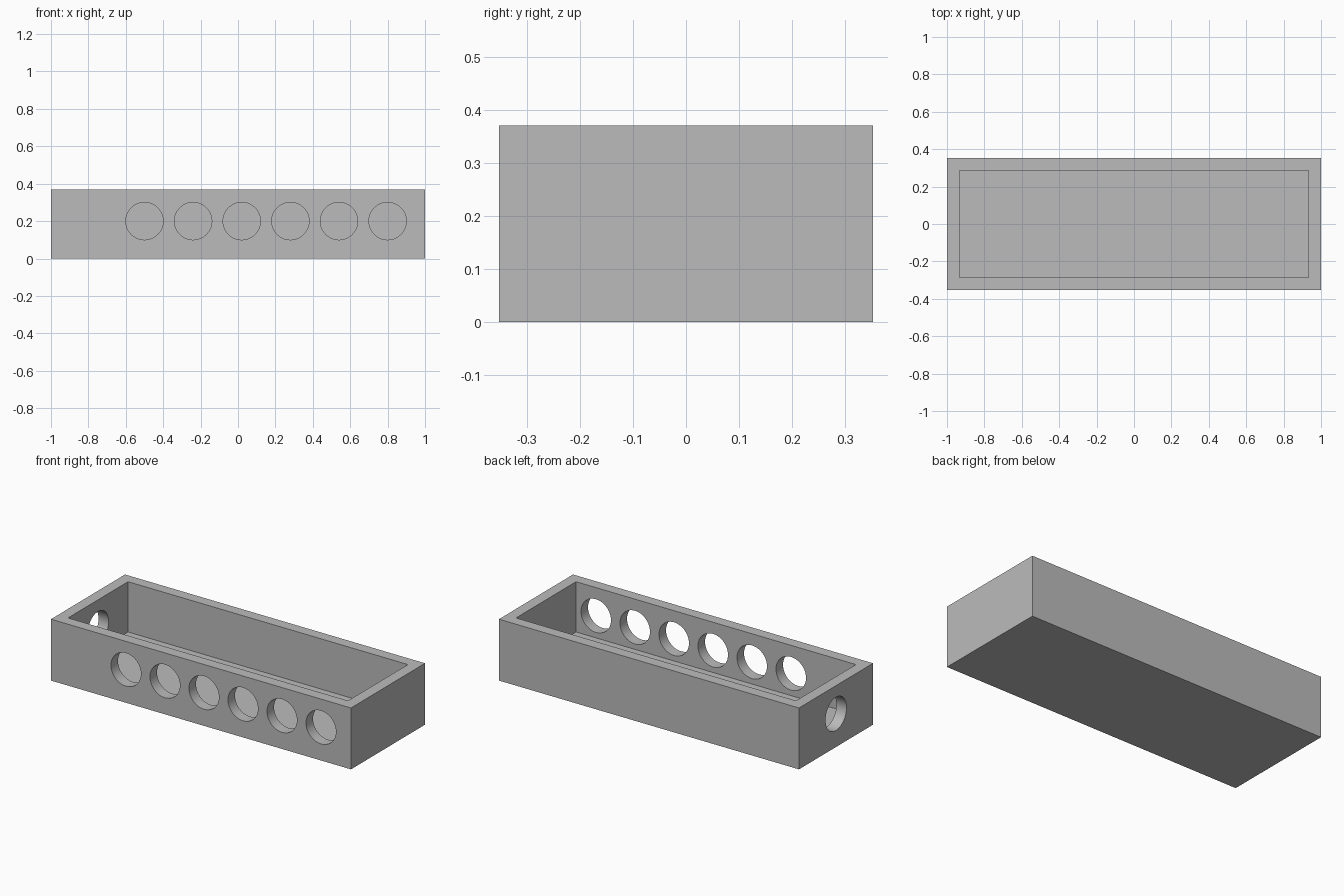
import bpy
from math import pi

if "Cube" in bpy.data.objects:
    bpy.data.objects.remove(bpy.data.objects["Cube"], do_unlink=True)

LENGTH, DEPTH, HEIGHT = 2.0, 0.705, 0.37
WALL = 0.067
HOLE_RADIUS, HOLE_Z = 0.1, 0.2

grey = bpy.data.materials.new("plain grey")
grey.use_nodes = True
grey.diffuse_color = (0.5, 0.5, 0.5, 1)
grey.node_tree.nodes["Principled BSDF"].inputs["Base Color"].default_value = grey.diffuse_color


def box(name, size, bottom):
    bpy.ops.mesh.primitive_cube_add(size=1, location=(0, 0, bottom + size[2] / 2))
    obj = bpy.context.object
    obj.name = name
    obj.scale = size
    bpy.ops.object.transform_apply(location=True, rotation=False, scale=True)
    obj.data.materials.append(grey)
    return obj


def hole_cutter(location, rotation):
    bpy.ops.mesh.primitive_cylinder_add(vertices=64, radius=HOLE_RADIUS, depth=WALL * 3,
                                        location=location, rotation=rotation)
    obj = bpy.context.object
    obj.name = "hole_cutter"
    obj.data.materials.append(grey)
    return obj


def cut(target, cutter):
    cutter.hide_render = True
    mod = target.modifiers.new("cut", 'BOOLEAN')
    mod.operation = 'DIFFERENCE'
    mod.solver = 'EXACT'
    mod.object = cutter
    bpy.context.view_layer.objects.active = target
    bpy.ops.object.modifier_apply(modifier=mod.name)
    bpy.data.objects.remove(cutter, do_unlink=True)


# Open-topped tray
tray = box("tray", (LENGTH, DEPTH, HEIGHT), 0)
cut(tray, box("cavity_cutter", (LENGTH - 2 * WALL, DEPTH - 2 * WALL, HEIGHT), WALL))

# Row of six round holes through the front wall
for i in range(6):
    cut(tray, hole_cutter((-0.5 + 0.26 * i, -DEPTH / 2 + WALL / 2, HOLE_Z), (pi / 2, 0, 0)))

# Single round hole through the right end wall
cut(tray, hole_cutter((-LENGTH / 2 + WALL / 2, 0, HOLE_Z), (0, pi / 2, 0)))

# Smooth hole walls, crisp box edges
bpy.ops.object.select_all(action='DESELECT')
tray.select_set(True)
bpy.context.view_layer.objects.active = tray
bpy.ops.object.shade_smooth_by_angle(angle=pi / 6)
